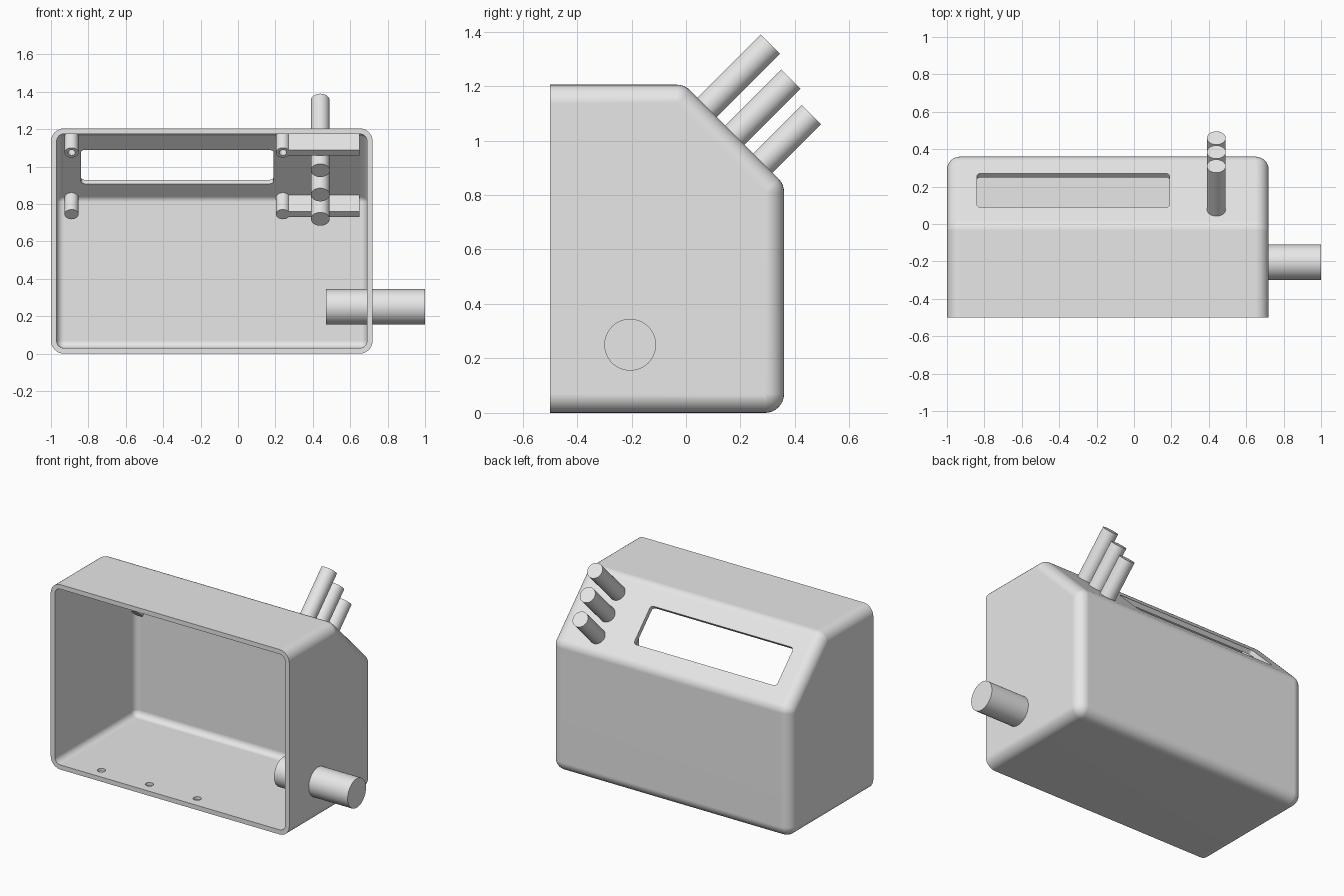
import bpy, bmesh
from math import radians, sin, cos, pi
from mathutils import Vector, Matrix

old = bpy.data.objects.get("Cube")
if old:
    bpy.data.objects.remove(old, do_unlink=True)

grey = bpy.data.materials.new("light_grey")
grey.use_nodes = True
grey.diffuse_color = (0.8, 0.8, 0.8, 1)
grey.node_tree.nodes["Principled BSDF"].inputs["Base Color"].default_value = (0.8, 0.8, 0.8, 1)

TILT = Matrix.Rotation(radians(-45), 4, 'X')   # local z = sloped panel normal
NORMAL = TILT @ Vector((0, 0, 1))
FRONT = -0.5


def make(name, bm):
    bmesh.ops.recalc_face_normals(bm, faces=bm.faces[:])
    mesh = bpy.data.meshes.new(name)
    bm.to_mesh(mesh)
    bm.free()
    mesh.materials.append(grey)
    obj = bpy.data.objects.new(name, mesh)
    bpy.context.collection.objects.link(obj)
    return obj


def activate(obj):
    bpy.ops.object.select_all(action='DESELECT')
    obj.select_set(True)
    bpy.context.view_layer.objects.active = obj


def smooth(obj, angle=25):
    activate(obj)
    bpy.ops.object.shade_smooth_by_angle(angle=radians(angle))


def rod(name, start, end, radius, hole=0):
    """Cylinder between two points, with an optional blind hole in the end cap."""
    start, end = Vector(start), Vector(end)
    axis = end - start
    rot = axis.to_track_quat('Z', 'Y').to_matrix().to_4x4()
    bm = bmesh.new()
    bmesh.ops.create_cone(bm, cap_ends=True, segments=48, radius1=radius, radius2=radius,
                          depth=axis.length,
                          matrix=Matrix.Translation((start + end) / 2) @ rot)
    if hole:
        bm.normal_update()
        cap = max(bm.faces, key=lambda f: f.calc_center_median().dot(axis))
        bmesh.ops.inset_region(bm, faces=[cap], thickness=radius - hole)
        ext = bmesh.ops.extrude_discrete_faces(bm, faces=[cap])
        bmesh.ops.translate(bm, verts=ext["faces"][0].verts[:], vec=axis * -0.6)
    obj = make(name, bm)
    smooth(obj)
    return obj


def block(name, centre, size, round_radius=0):
    """Box aligned with the sloped panel, optionally rounded along its normal."""
    bm = bmesh.new()
    bmesh.ops.create_cube(bm, size=1, matrix=Matrix.Diagonal((*size, 1)))
    if round_radius:
        edges = [e for e in bm.edges if abs(e.verts[0].co.z - e.verts[1].co.z) > 0.01]
        bmesh.ops.bevel(bm, geom=edges, offset=round_radius, segments=5,
                        profile=0.5, affect='EDGES')
    bmesh.ops.transform(bm, matrix=Matrix.Translation(centre) @ TILT, verts=bm.verts[:])
    return make(name, bm)


def rounded_body(name, radius):
    """Hull of spheres placed at the corners of the sloped-back profile."""
    profile = [(-0.8, 0.07), (0.29, 0.07), (0.29, 0.811), (-0.034, 1.135), (-0.8, 1.135)]
    bm = bmesh.new()
    n = 16
    for x in (-0.93, 0.65):
        for y, z in profile:
            for i in range(n + 1):
                p = pi * i / n
                for j in range(2 * n):
                    t = pi * j / n
                    d = Vector((cos(p), sin(p) * cos(t), sin(p) * sin(t)))
                    bm.verts.new(Vector((x, y, z)) + radius * d)
    bmesh.ops.remove_doubles(bm, verts=bm.verts[:], dist=1e-4)
    bmesh.ops.convex_hull(bm, input=bm.verts[:])
    bmesh.ops.delete(bm, geom=[v for v in bm.verts if not v.link_faces], context='VERTS')
    bmesh.ops.dissolve_limit(bm, angle_limit=radians(1), verts=bm.verts[:], edges=bm.edges[:])
    return bm


# Enclosure: rounded shell, cut flat and open at the front
bm = rounded_body("enclosure", 0.07)
bmesh.ops.bisect_plane(bm, geom=bm.verts[:] + bm.edges[:] + bm.faces[:],
                       plane_co=(0, FRONT, 0), plane_no=(0, -1, 0), clear_outer=True)
bmesh.ops.holes_fill(bm, edges=[e for e in bm.edges if e.is_boundary], sides=0)
enclosure = make("enclosure", bm)

# Cutters: cavity, display window and three blind holes in the floor
cutters = [make("cavity_cutter", rounded_body("cavity", 0.04)),
           block("window_cutter", (-0.325, 0.18, 1.02), (1.03, 0.255, 0.16), 0.02)]
cutters += [rod("floor_hole_cutter", (x, -0.42, 0.012), (x, -0.42, 0.1), 0.025)
            for x in (-0.69, -0.345, 0.0)]
for cutter in cutters:
    cutter.hide_render = True
    activate(enclosure)
    mod = enclosure.modifiers.new("cut", 'BOOLEAN')
    mod.operation = 'DIFFERENCE'
    mod.solver = 'EXACT'
    mod.object = cutter
    bpy.ops.object.modifier_apply(modifier=mod.name)
for cutter in cutters:
    bpy.data.objects.remove(cutter, do_unlink=True)
smooth(enclosure)
weighted = enclosure.modifiers.new("even_shading", 'WEIGHTED_NORMAL')
weighted.keep_sharp = True

# Standoffs and ribs behind the sloped panel, in an upper and a lower row
for row, y, z, hole in (("upper", -0.097, 1.075, 0.02), ("lower", 0.233, 0.745, 0)):
    for side, x in (("right", -0.89), ("left", 0.24)):
        tip = Vector((x, y, z))
        rod(f"{row}_{side}_standoff", tip + NORMAL * 0.135, tip, 0.037, hole)
    tip = Vector((0.455, y, z))
    block(f"{row}_rib", tip + NORMAL * 0.0675, (0.39, 0.042, 0.135))

# Three push buttons through the sloped panel
for i in range(3):
    base = Vector((0.44, -0.065 + 0.075 * i, 0.98 - 0.13 * i))
    rod(f"button_{i + 1}", base, base + NORMAL * 0.53, 0.05)

# Side connector through the left wall
rod("side_connector", (0.47, -0.205, 0.25), (1.0, -0.205, 0.25), 0.095)
